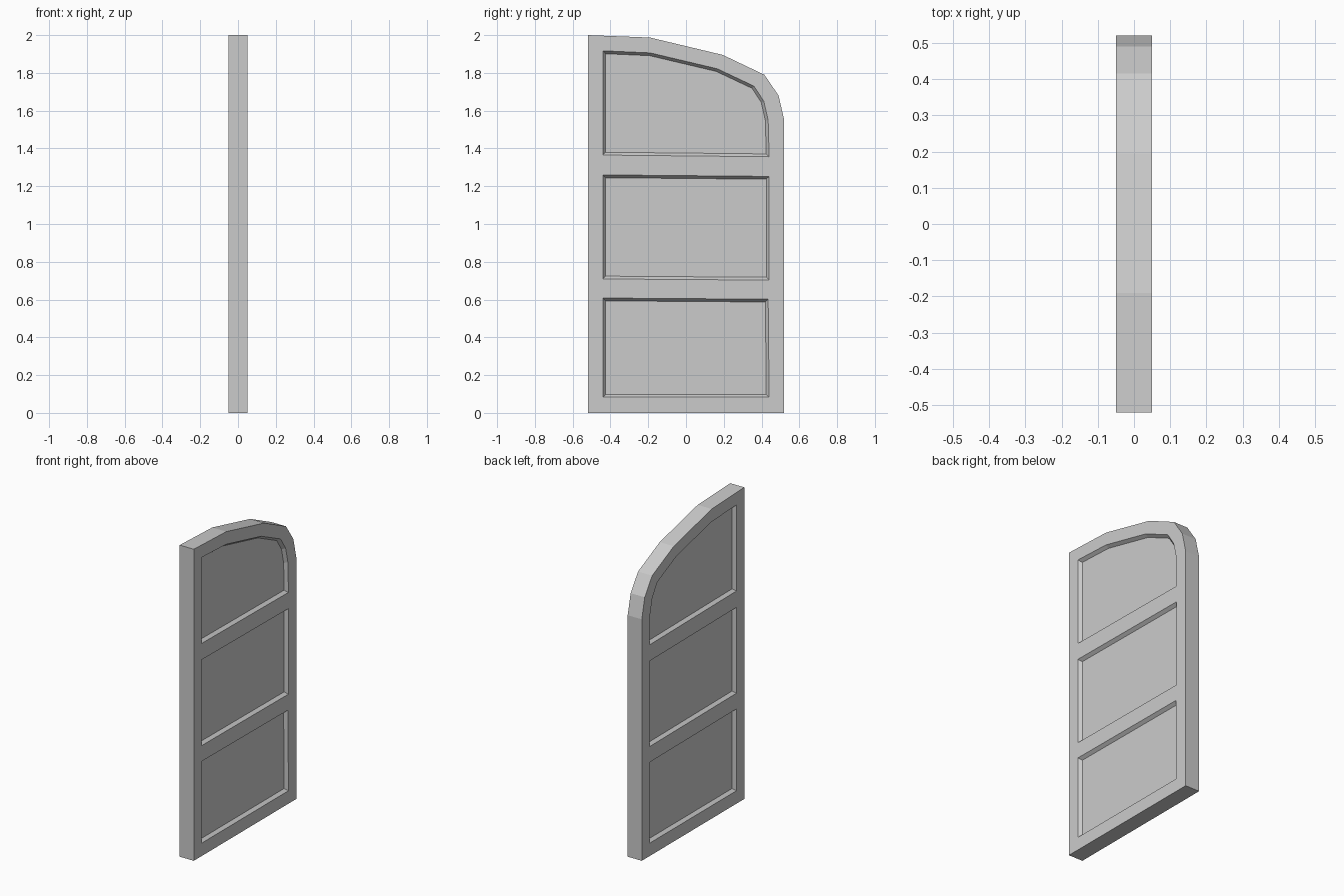
import bpy, bmesh
from mathutils import Vector

if "Cube" in bpy.data.objects:
    bpy.data.objects.remove(bpy.data.objects["Cube"])

HALF = 0.05     # half thickness of the leaf
DEPTH = 0.02    # recess depth
INSET = 0.015   # slope width of the recess walls

# Profiles in (y, z), counter-clockwise
outline = [(-0.52, 0), (0.52, 0), (0.52, 1.55), (0.49, 1.68), (0.415, 1.79),
           (0.195, 1.895), (-0.19, 1.987), (-0.52, 2.0)]
panels = [
    [(-0.44, 0.083), (0.44, 0.083), (0.435, 0.602), (-0.44, 0.608)],
    [(-0.44, 0.709), (0.44, 0.703), (0.44, 1.252), (-0.44, 1.26)],
    [(-0.44, 1.365), (0.44, 1.356), (0.435, 1.55), (0.412, 1.65),
     (0.36, 1.73), (0.165, 1.822), (-0.19, 1.906), (-0.44, 1.917)],
]


def shrink(poly, d):
    """Mitred inward offset of a counter-clockwise polygon."""
    pts = [Vector(p) for p in poly]
    out = []
    for i, p in enumerate(pts):
        a = (p - pts[i - 1]).normalized()
        b = (pts[(i + 1) % len(pts)] - p).normalized()
        na, nb = Vector((-a.y, a.x)), Vector((-b.y, b.x))
        out.append(p + (na + nb) * (d / (1 + na.dot(nb))))
    return out


bm = bmesh.new()


def ring(poly, x):
    return [bm.verts.new((x, p[0], p[1])) for p in poly]


def bridge(a, b):
    n = len(a)
    for i in range(n):
        j = (i + 1) % n
        bm.faces.new((a[i], a[j], b[j], b[i]))


def loop_edges(r):
    return [bm.edges.new((r[i - 1], r[i])) for i in range(len(r))]


# Face frame with three openings
rim = ring(outline, HALF)
openings = [ring(p, HALF) for p in panels]
edges = [e for r in [rim] + openings for e in loop_edges(r)]
bmesh.ops.triangle_fill(bm, edges=edges, use_beauty=True, normal=(1, 0, 0))

# Outer rim, then sloped recess walls and flat panel floors
bridge(ring(outline, 0), rim)
for poly, opening in zip(panels, openings):
    floor = ring(shrink(poly, INSET), HALF - DEPTH)
    bridge(opening, floor)
    bm.faces.new(floor)
bmesh.ops.recalc_face_normals(bm, faces=bm.faces[:])

# The frame must face outwards
if sum(f.normal.x * f.calc_area() for f in bm.faces) < 0:
    bmesh.ops.reverse_faces(bm, faces=bm.faces[:])

mesh = bpy.data.meshes.new("door_leaf")
bm.to_mesh(mesh)
bm.free()
door = bpy.data.objects.new("door_leaf", mesh)
bpy.context.collection.objects.link(door)

# Mirror to the other side of the leaf
mirror = door.modifiers.new("mirror", 'MIRROR')
mirror.use_axis = (True, False, False)
mirror.merge_threshold = 0.0005
